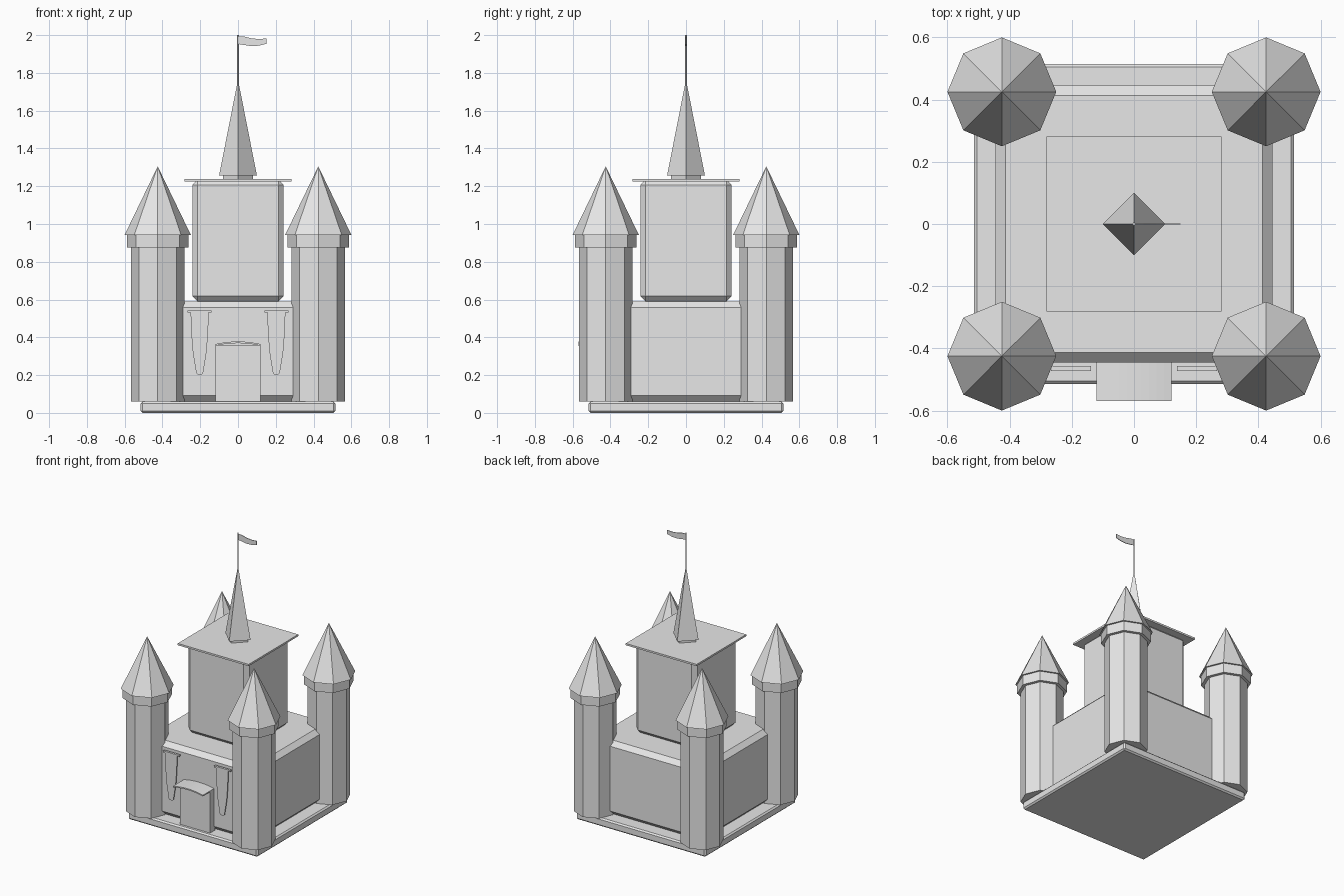
import bpy, bmesh, math

if "Cube" in bpy.data.objects:
    bpy.data.objects.remove(bpy.data.objects["Cube"])

stone = bpy.data.materials.new("pale_grey")
stone.diffuse_color = (0.8, 0.8, 0.8, 1)
stone.use_nodes = True
stone.node_tree.nodes["Principled BSDF"].inputs["Base Color"].default_value = stone.diffuse_color


def finish(name, bm, bevel=0):
    bmesh.ops.recalc_face_normals(bm, faces=bm.faces[:])
    me = bpy.data.meshes.new(name)
    bm.to_mesh(me)
    bm.free()
    me.materials.append(stone)
    ob = bpy.data.objects.new(name, me)
    bpy.context.collection.objects.link(ob)
    if bevel:
        mod = ob.modifiers.new("chamfer", 'BEVEL')
        mod.width = bevel
        mod.segments = 1
    return ob


def box(name, x0, x1, y0, y1, z0, z1, bevel=0):
    bm = bmesh.new()
    bmesh.ops.create_cube(bm, size=1)
    for v in bm.verts:
        v.co.x = x1 if v.co.x > 0 else x0
        v.co.y = y1 if v.co.y > 0 else y0
        v.co.z = z1 if v.co.z > 0 else z0
    return finish(name, bm, bevel)


def lathe(name, x, y, sides, rings):
    """Stack of (radius, height) rings with corners on the axes; radius 0 is a tip."""
    bm = bmesh.new()
    loops = []
    for r, z in rings:
        n = sides if r else 1
        loops.append([bm.verts.new((x + r * math.cos(math.tau * i / sides),
                                    y + r * math.sin(math.tau * i / sides), z))
                      for i in range(n)])
    for a, b in zip(loops, loops[1:]):
        for i in range(sides):
            j = (i + 1) % sides
            bm.faces.new((a[i], a[j], b[j], b[i]) if len(b) > 1 else (a[i], a[j], b[0]))
    bm.faces.new(loops[0][::-1])
    if len(loops[-1]) > 1:
        bm.faces.new(loops[-1])
    return finish(name, bm)


def plate(name, outline, y0, y1):
    """Outline in x and z, extruded from y0 to y1."""
    bm = bmesh.new()
    front = [bm.verts.new((x, y0, z)) for x, z in outline]
    back = [bm.verts.new((x, y1, z)) for x, z in outline]
    n = len(outline)
    bm.faces.new(front)
    bm.faces.new(back[::-1])
    for i in range(n):
        j = (i + 1) % n
        bm.faces.new((front[i], back[i], back[j], front[j]))
    return finish(name, bm)


# Plinth, main hall, keep and its flat roof
box("plinth", -0.515, 0.515, -0.515, 0.515, 0, 0.06, 0.01)
box("main_hall", -0.445, 0.445, -0.445, 0.445, 0.06, 0.59, 0.032)
box("keep", -0.242, 0.242, -0.242, 0.242, 0.59, 1.235, 0.028)
box("keep_roof", -0.282, 0.282, -0.282, 0.282, 1.225, 1.238)

# Corner towers: shaft, collar and pointed roof
for sx, side in ((-1, "left"), (1, "right")):
    for sy, end in ((-1, "front"), (1, "back")):
        x, y, tag = 0.425 * sx, 0.425 * sy, f"{end}_{side}"
        lathe("tower_" + tag, x, y, 8, [(0.141, 0.06), (0.141, 0.88)])
        lathe("collar_" + tag, x, y, 8, [(0.163, 0.875), (0.163, 0.945)])
        lathe("tower_roof_" + tag, x, y, 8, [(0.175, 0.943), (0, 1.305)])

# Spire, flagpole and flag
lathe("spire_base", 0, 0, 4, [(0.08, 1.236), (0.08, 1.258)])
lathe("spire", 0, 0, 4, [(0.1, 1.257), (0, 1.765)])
lathe("flagpole", 0, 0, 6, [(0.005, 1.72), (0.005, 2.0)])
top = [(0, 1.993), (0.03, 1.993), (0.07, 1.983), (0.11, 1.979), (0.15, 1.982)]
bottom = [(0.15, 1.954), (0.11, 1.944), (0.07, 1.942), (0.03, 1.948), (0, 1.953)]
plate("flag", top + bottom, -0.002, 0.002)

# Gate block with an arched canopy
box("gate", -0.12, 0.12, -0.488, -0.43, 0.06, 0.358)
arc = [(0.12 * i / 5, 0.364 + 0.014 * (1 - (i / 5) ** 2)) for i in range(-5, 6)]
plate("gate_canopy", arc + [(x, z - 0.009) for x, z in arc[::-1]], -0.57, -0.44)

# Hanging banners with their rods
half = [(0.048, 0.535), (0.044, 0.42), (0.036, 0.32), (0.018, 0.21), (0.01, 0.203)]
for sx, side in ((-1, "left"), (1, "right")):
    c = 0.203 * sx
    shape = [(c + x, z) for x, z in half] + [(c - x, z) for x, z in half[::-1]]
    plate("banner_" + side, shape, -0.471, -0.465)
    box("banner_rod_" + side, c - 0.064, c + 0.064, -0.472, -0.456, 0.532, 0.543)
